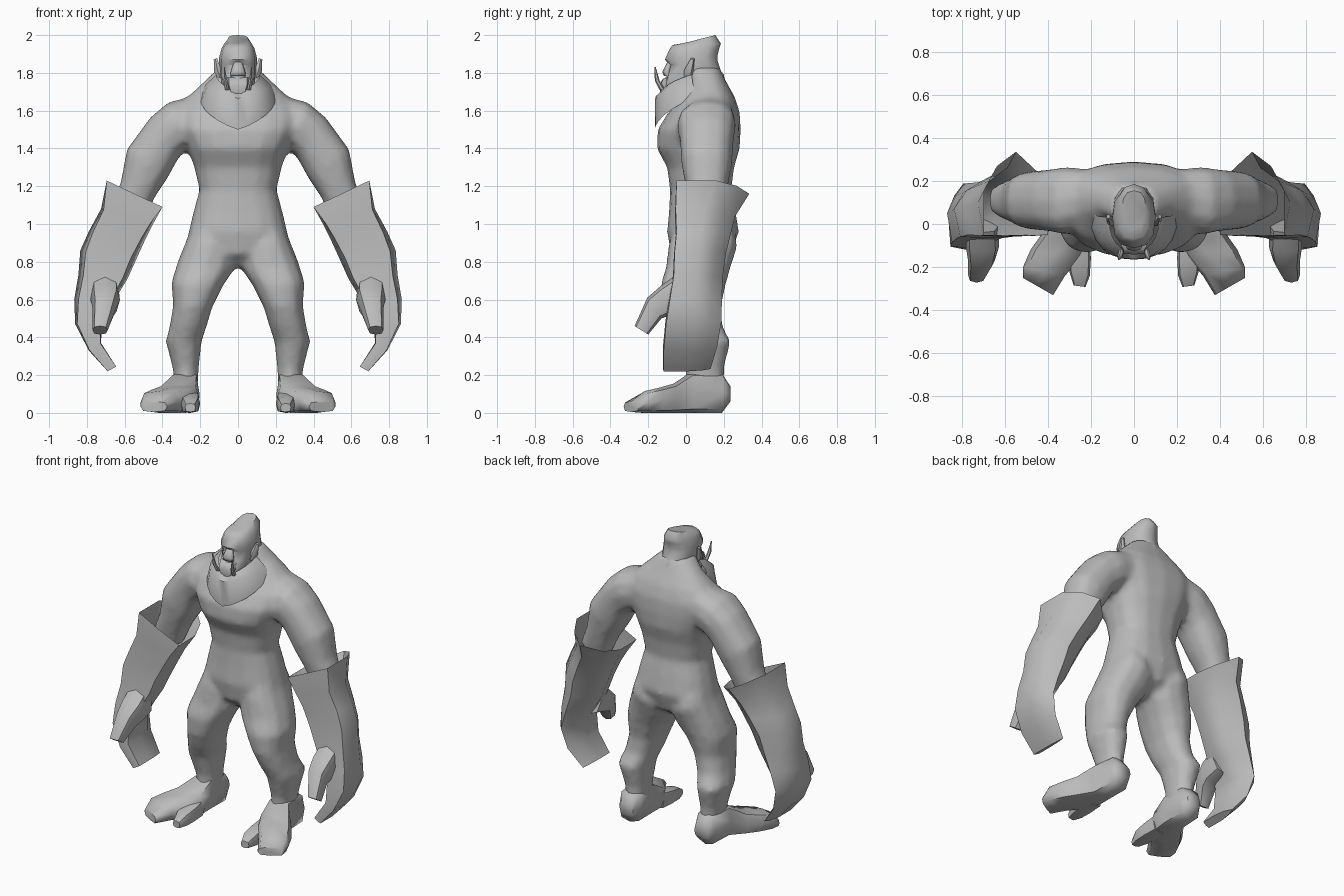
import bpy, bmesh, math

grey = bpy.data.materials.new("plain_grey")
grey.diffuse_color = (0.5, 0.5, 0.5, 1)


def finish(name, bm, mirror=False, angle=50):
    bmesh.ops.recalc_face_normals(bm, faces=bm.faces)
    me = bpy.data.meshes.new(name)
    for f in bm.faces:
        f.smooth = True
    bm.to_mesh(me)
    bm.free()
    me.set_sharp_from_angle(angle=math.radians(angle))
    me.materials.append(grey)
    ob = bpy.data.objects.new(name, me)
    bpy.context.collection.objects.link(ob)
    if mirror:
        ob.modifiers.new("mirror", 'MIRROR')
    return ob


def skin(bm, rows, closed=True):
    vs = [[bm.verts.new(p) for p in r] for r in rows]
    n = len(vs[0])
    for a, b in zip(vs, vs[1:]):
        for i in range(n if closed else n - 1):
            j = (i + 1) % n
            bm.faces.new((a[i], a[j], b[j], b[i]))
    return vs


def add_loft(bm, secs, plane="xz", n=10, e=0.85, side=1):
    """Each section: two opposite points in the plane, then the limits on the third axis."""
    rows = []
    for p1, q1, p2, q2, lo, hi in secs:
        row = []
        for i in range(n):
            t = 2 * math.pi * i / n + (math.pi / 2 if n % 4 else 0)
            c, s = (math.copysign(abs(v) ** e, v) for v in (math.cos(t), math.sin(t)))
            p = (p1 + p2) / 2 + c * (p1 - p2) / 2
            q = (q1 + q2) / 2 + c * (q1 - q2) / 2
            r = (lo + hi) / 2 + s * (hi - lo) / 2
            x, y, z = {"xz": (p, r, q), "yz": (r, p, q), "xy": (p, q, r)}[plane]
            row.append((x * side, y, z))
        rows.append(row)
    vs = skin(bm, rows)
    bm.faces.new(vs[0])
    bm.faces.new(vs[-1])


def loft(name, secs, plane="xz", n=10, e=0.85, mirror=False, angle=50):
    bm = bmesh.new()
    add_loft(bm, secs, plane, n, e)
    return finish(name, bm, mirror, angle)


# torso: half width, height, front, back
torso = [(.06, .77, .0, .13), (.19, .84, -.08, .24), (.262, .96, -.10, .28),
         (.235, 1.07, -.09, .262), (.205, 1.18, -.085, .24), (.232, 1.3, -.10, .255),
         (.268, 1.4, -.155, .285), (.32, 1.5, -.15, .29), (.335, 1.59, -.095, .285),
         (.27, 1.67, -.025, .26), (.185, 1.75, .02, .215), (.10, 1.83, .0, .175)]
leg = [(.245, 1.0, .02, .92, -.07, .255), (.268, .93, .02, .84, -.095, .275),
       (.32, .8, .02, .76, -.105, .24),
       (.354, .69, .08, .67, -.135, .212), (.344, .57, .135, .56, -.128, .188),
       (.362, .46, .165, .46, -.09, .195), (.383, .38, .193, .375, -.05, .238),
       (.347, .24, .207, .24, -.005, .203), (.33, .1, .215, .1, .0, .2)]
arm = [(.2, 1.69, .2, 1.42, .0, .255), (.37, 1.645, .26, 1.40, -.05, .265),
       (.465, 1.565, .31, 1.355, -.035, .255), (.59, 1.395, .37, 1.245, -.025, .245),
       (.622, 1.22, .44, 1.14, 0, .22), (.68, 1.08, .5, 1.0, .03, .19)]

# body, legs and arms blended into one skin
bm = bmesh.new()
add_loft(bm, [(w, z, -w, z, f, b) for w, z, f, b in torso], n=16, e=.8)
for side in (1, -1):
    add_loft(bm, leg, n=12, side=side)
    add_loft(bm, arm, n=12, side=side)
body = finish("body_with_limbs", bm, angle=180)
mod = body.modifiers.new("blend", 'REMESH')
mod.mode = 'VOXEL'
mod.voxel_size = 0.02
mod.use_smooth_shade = True
mod = body.modifiers.new("soften", 'SMOOTH')
mod.factor = 0.5
mod.iterations = 4

# forearm: outer (x, z), inner (x, z), front y, widest y, back y, front corner reach
forearm = [(.695, 1.23, .40, 1.09, -.05, .16, .335, 1.0), (.725, 1.08, .45, 1.0, -.055, .10, .26, .9),
           (.79, .96, .49, .92, -.05, .08, .235, .85), (.835, .86, .54, .81, -.06, .07, .21, .8),
           (.845, .73, .585, .71, -.065, .06, .195, .8), (.867, .6, .64, .62, -.085, .05, .19, .8),
           (.862, .47, .72, .50, -.105, .04, .188, .85), (.79, .33, .725, .37, -.118, .03, .165, .9),
           (.69, .22, .645, .245, -.118, .01, .13, 1.0)]
rows = []
for x1, z1, x2, z2, yf, ym, yb, k in forearm:
    ring = [(k, yf), (1, ym), (.6, ym + (yb - ym) * .62), (0, yb), (-.7, yf + (yb - yf) * .75),
            (-1, (yf + yb) / 2 - .02), (-k, yf), (0, yf - .004)]
    rows.append([((x1 + x2) / 2 + c * (x1 - x2) / 2, y, (z1 + z2) / 2 + c * (z1 - z2) / 2)
                 for c, y in ring])
# flared cuff stays open at the top, fingertips are closed
bm = bmesh.new()
bm.faces.new(skin(bm, rows)[-1])
finish("forearm_and_hand", bm, True, 60)
loft("thumb", [(-.04, .74, .02, .54, .63, .78), (-.13, .675, -.075, .52, .625, .78),
               (-.205, .61, -.13, .50, .645, .77), (-.272, .46, -.2, .415, .69, .77)],
     "yz", n=8, e=.75, mirror=True)

# feet
loft("foot", [(.225, .235, .325, .235, .06, .14),
              (.205, .18, .35, .20, 0, .21), (.205, .02, .36, .04, 0, .22),
              (.205, -.08, .43, -.05, 0, .155), (.24, -.15, .48, -.12, 0, .135),
              (.32, -.24, .515, -.2, 0, .115), (.375, -.33, .515, -.25, .005, .06)],
     "xy", n=8, e=.6, mirror=True, angle=60)
loft("inner_toe", [(.205, -.06, .32, -.06, 0, .12), (.2, -.16, .305, -.16, 0, .1),
                   (.205, -.24, .3, -.22, 0, .085), (.225, -.292, .28, -.285, .005, .05)],
     "xy", n=8, e=.6, mirror=True)

# head: front (y, z), back (y, z), half width
head = [(-.10, 1.65, .20, 1.67, .085), (-.13, 1.70, .21, 1.74, .085),
        (-.128, 1.75, .20, 1.79, .09), (-.105, 1.78, .185, 1.81, .10),
        (-.085, 1.84, .168, 1.86, .10), (-.112, 1.87, .166, 1.89, .10),
        (-.085, 1.93, .175, 1.925, .088), (-.07, 1.948, .185, 1.955, .075),
        (-.02, 1.955, .155, 2.0, .055)]
loft("head", [(a, b, c, d, -w, w) for a, b, c, d, w in head], "yz", n=12, e=.8)
loft("nose", [(-.118, 1.785, -.08, 1.78, -.04, .04), (-.125, 1.805, -.08, 1.815, -.038, .038),
              (-.098, 1.86, -.07, 1.86, -.02, .02)], "yz", n=8, e=.8, angle=70)
loft("lower_jaw", [(-.135, 1.69, -.08, 1.69, -.042, .042),
                   (-.142, 1.735, -.08, 1.745, -.058, .058),
                   (-.122, 1.77, -.08, 1.78, -.06, .06)], "yz", n=8, e=.6)
loft("tusk", [(.045, 1.71, .07, 1.71, -.14, -.11), (.055, 1.76, .077, 1.76, -.165, -.14),
              (.07, 1.83, .075, 1.83, -.168, -.16)], n=6, e=1, mirror=True)
loft("ear", [(.085, 1.78, .105, 1.77, -.01, .03), (.09, 1.83, .128, 1.80, -.01, .04),
             (.11, 1.88, .13, 1.87, .025, .045)], n=6, e=1, mirror=True)

# pointed beard sheet wrapping from cheek to cheek
bm = bmesh.new()
rows = [[], [], []]
for i in range(-6, 7):
    s = abs(i) / 6
    x = math.copysign(math.sin(s * math.pi / 2), i)
    k = s ** 2.2
    rows[0].append((.115 * x, -.125 + .155 * k, 1.69 + .10 * s))
    rows[1].append((.17 * x, -.163 + .20 * k, 1.665 + .075 * s))
    rows[2].append((.205 * x, -.165 + .225 * k, 1.5 + .18 * s ** 1.25))
skin(bm, rows, closed=False)
finish("beard", bm)
